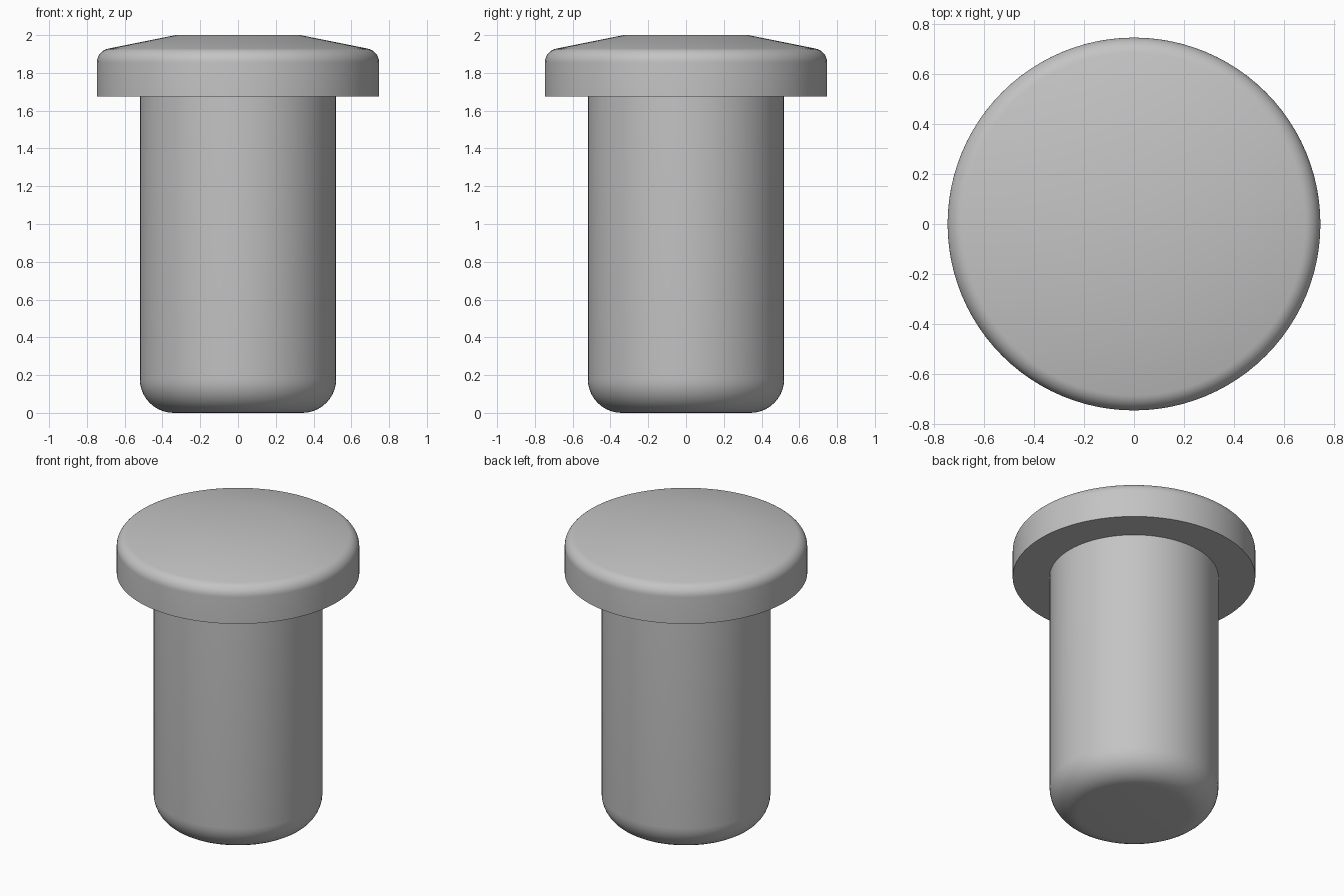
import bpy
import bmesh
from math import cos, sin, radians, tau

cube = bpy.data.objects.get("Cube")
if cube:
    bpy.data.objects.remove(cube, do_unlink=True)

SIDES = 96

# Plain grey metal
metal = bpy.data.materials.new("grey_metal")
metal.use_nodes = True
grey = (0.55, 0.55, 0.55, 1)
metal.diffuse_color = grey
metal.node_tree.nodes["Principled BSDF"].inputs["Base Color"].default_value = grey


def arc(cx, cz, radius, start, end, steps=10):
    """Profile points along a circular fillet, angles in degrees."""
    angles = [radians(start + (end - start) * i / steps) for i in range(steps + 1)]
    return [(cx + radius * cos(a), cz + radius * sin(a)) for a in angles]


def lathe(name, profile):
    """Spin an (r, z) profile, listed from the bottom up, and cap its ends."""
    bm = bmesh.new()
    rings = [[bm.verts.new((r * cos(tau * i / SIDES), r * sin(tau * i / SIDES), z))
              for i in range(SIDES)] for r, z in profile]
    for low, high in zip(rings, rings[1:]):
        for i in range(SIDES):
            j = (i + 1) % SIDES
            bm.faces.new((low[i], low[j], high[j], high[i]))
    bm.faces.new(rings[0][::-1])
    bm.faces.new(rings[-1])
    mesh = bpy.data.meshes.new(name)
    bm.to_mesh(mesh)
    bm.free()
    mesh.materials.append(metal)
    obj = bpy.data.objects.new(name, mesh)
    bpy.context.collection.objects.link(obj)
    bpy.ops.object.select_all(action="DESELECT")
    obj.select_set(True)
    bpy.context.view_layer.objects.active = obj
    bpy.ops.object.shade_smooth_by_angle(angle=radians(30))
    return obj


# Shank with a rounded foot, underside of the head, rim fillet and shallow cone
shank = arc(0.34, 0.18, 0.18, -90, 0) + [(0.52, 1.675)]
head = [(0.747, 1.675)] + arc(0.672, 1.855, 0.075, 0, 79) + [(0.33, 2.0)]
lathe("flanged_pin", shank + head)
